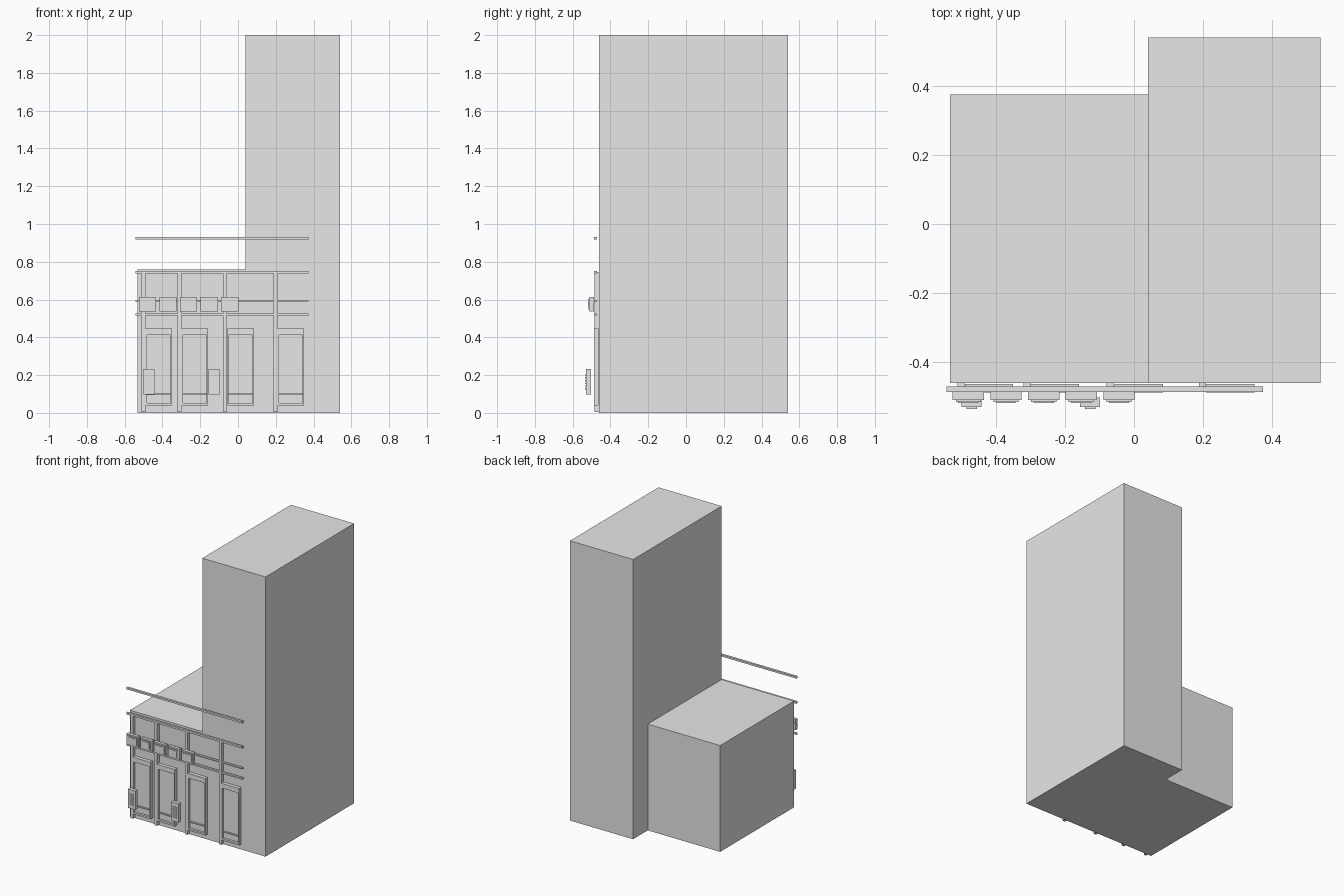
import bpy

grey = bpy.data.materials.new("plain_grey")
grey.diffuse_color = (0.8, 0.8, 0.8, 1)


def boxes(name, parts):
    """One object made of boxes given as (x0, x1, y0, y1, z0, z1)."""
    verts, faces = [], []
    for x0, x1, y0, y1, z0, z1 in parts:
        n = len(verts)
        verts += [(x, y, z) for z in (z0, z1)
                  for x, y in ((x0, y0), (x1, y0), (x1, y1), (x0, y1))]
        faces += [[n + i for i in f] for f in
                  ((3, 2, 1, 0), (4, 5, 6, 7), (0, 1, 5, 4),
                   (1, 2, 6, 5), (2, 3, 7, 6), (3, 0, 4, 7))]
    mesh = bpy.data.meshes.new(name)
    mesh.from_pydata(verts, [], faces)
    mesh.materials.append(grey)
    obj = bpy.data.objects.new(name, mesh)
    bpy.context.collection.objects.link(obj)
    return obj


# Main volumes
boxes("low_block", [(-0.533, 0.04, -0.46, 0.375, 0, 0.76)])
boxes("tower", [(0.04, 0.54, -0.46, 0.54, 0, 2)])

# Pillars on the front wall
for x in (-0.511, -0.32, -0.08, 0.188):
    boxes("pillar", [(x, x + 0.02, -0.485, -0.46, 0.005, 0.745)])

# Horizontal rails
for z0, z1 in ((0.516, 0.526), (0.59, 0.598), (0.738, 0.751), (0.918, 0.931)):
    boxes("rail", [(-0.543, 0.373, -0.487, -0.471, z0, z1)])

# Doors: backing panel, side frames and cross bars
for x in (-0.49, -0.299, -0.056, 0.209):
    r = x + 0.14
    boxes("door_panel", [(x, r, -0.472, -0.463, 0.04, 0.447)])
    f = (-0.488, -0.472)
    boxes("door_frame", [
        (x, x + 0.007, *f, 0.04, 0.447), (r - 0.007, r, *f, 0.04, 0.447),
        (x + 0.007, r - 0.007, *f, 0.413, 0.447),
        (x + 0.007, r - 0.007, *f, 0.04, 0.053),
        (x + 0.007, r - 0.007, -0.480, -0.472, 0.095, 0.103)])

# Row of sign boxes with stepped fronts
for i in range(5):
    x0 = -0.525 + i * 0.109
    x1 = x0 + 0.091
    boxes("sign_box", [
        (x0, x1, -0.510, -0.487, 0.538, 0.614),
        (x0 + 0.009, x1 - 0.009, -0.515, -0.510, 0.547, 0.605),
        (x0 + 0.016, x1 - 0.016, -0.518, -0.515, 0.554, 0.598)])

# Vent units with slats
for x in (-0.499, -0.156):
    boxes("vent_unit", [(x, x + 0.058, -0.53, -0.503, 0.098, 0.233)])
    boxes("vent_slats", [(x + 0.014, x + 0.044, -0.536, -0.53, z, z + 0.006)
                         for z in [0.125 + k * 0.0145 for k in range(6)]])
